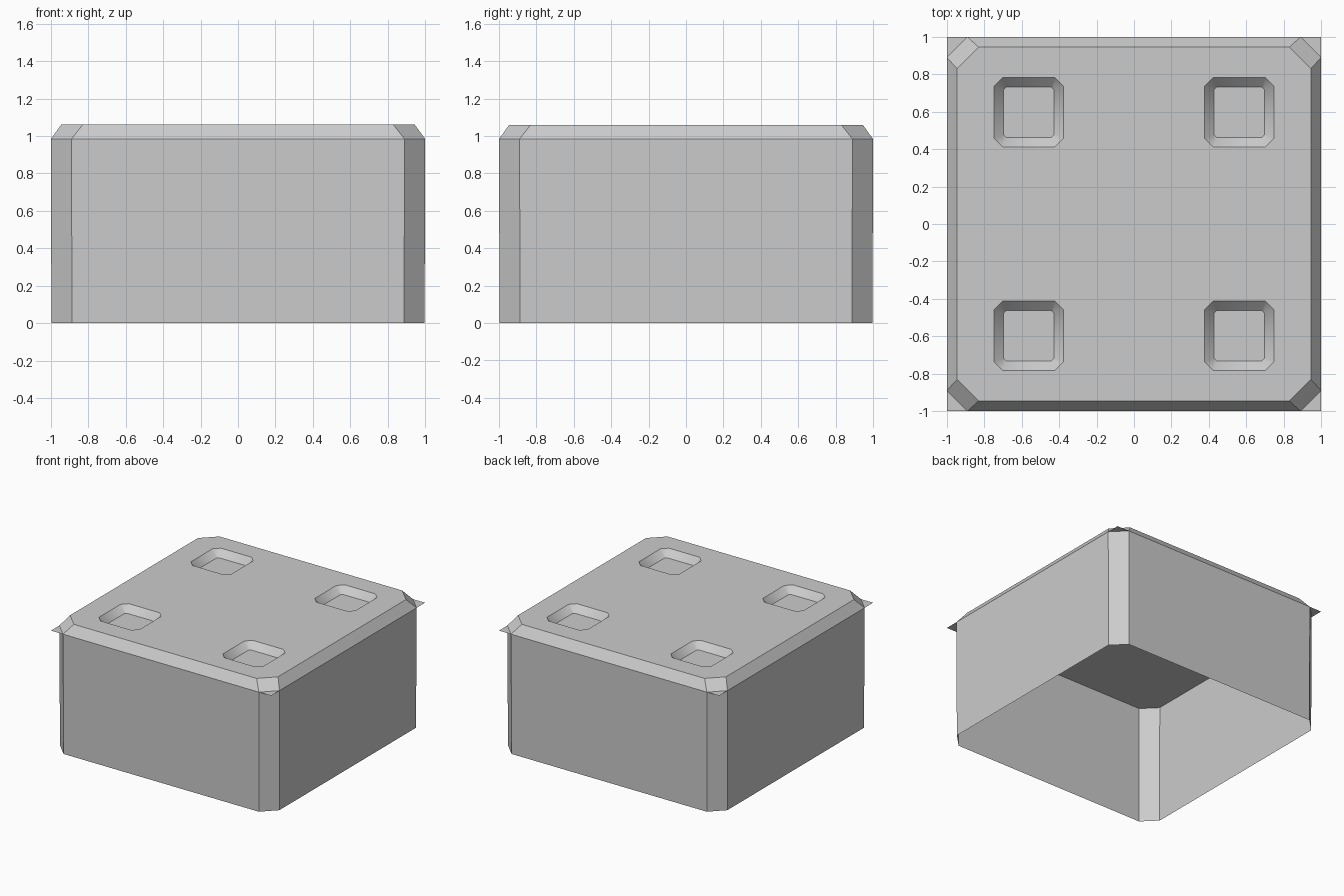
import bpy, bmesh

cube = bpy.data.objects.get("Cube")
if cube:
    bpy.data.objects.remove(cube, do_unlink=True)

grey = bpy.data.materials.new("plain grey")
grey.use_nodes = True
colour = (0.6, 0.6, 0.6, 1)
grey.diffuse_color = colour
grey.node_tree.nodes["Principled BSDF"].inputs["Base Color"].default_value = colour

RIM, TOP = 0.984, 1.06


def ring(bm, half, cut, z, cx=0, cy=0):
    """Square loop of vertices with clipped corners."""
    a, b = half, half - cut
    pts = [(a, -b), (a, b), (b, a), (-b, a), (-a, b), (-a, -b), (-b, -a), (b, -a)]
    return [bm.verts.new((cx + x, cy + y, z)) for x, y in pts]


def bridge(bm, low, high, smooth=False):
    """Join two loops with a band of quads."""
    n = len(low)
    for i in range(n):
        j = (i + 1) % n
        f = bm.faces.new((low[i], low[j], high[j], high[i]))
        f.smooth = smooth


def loop_edges(bm, verts):
    pairs = zip(verts, verts[1:] + verts[:1])
    return [bm.edges.get(p) or bm.edges.new(p) for p in pairs]


def finish(bm, name):
    mesh = bpy.data.meshes.new(name)
    bm.to_mesh(mesh)
    bm.free()
    mesh.materials.append(grey)
    obj = bpy.data.objects.new(name, mesh)
    bpy.context.collection.objects.link(obj)


# Open-bottomed wall with clipped corners and a very slight taper
bm = bmesh.new()
bridge(bm, ring(bm, 0.997, 0.11, 0), ring(bm, 1, 0.11, RIM))
finish(bm, "side_walls")

# Thin square sheet whose corners poke out past the walls
bm = bmesh.new()
bmesh.ops.create_grid(bm, x_segments=1, y_segments=1, size=1)
bmesh.ops.translate(bm, verts=bm.verts, vec=(0, 0, RIM))
bmesh.ops.reverse_faces(bm, faces=bm.faces)
finish(bm, "ceiling_sheet")

# Sloped lid with four sunken pads
bm = bmesh.new()
lid_edge = ring(bm, 0.945, 0.115, TOP)
bridge(bm, ring(bm, 1, 0.11, RIM), lid_edge)
outline = loop_edges(bm, lid_edge)
for cx in (-0.563, 0.563):
    for cy in (-0.597, 0.597):
        mouth = ring(bm, 0.185, 0.045, TOP, cx, cy)
        floor = ring(bm, 0.135, 0.015, TOP - 0.055, cx, cy)
        bridge(bm, floor, mouth, smooth=True)
        bm.faces.new(floor)
        outline += loop_edges(bm, mouth)
bmesh.ops.triangle_fill(bm, use_beauty=True, edges=outline, normal=(0, 0, 1))
bmesh.ops.recalc_face_normals(bm, faces=bm.faces)
if sum(f.normal.z for f in bm.faces) < 0:
    bmesh.ops.reverse_faces(bm, faces=bm.faces)
finish(bm, "lid")
